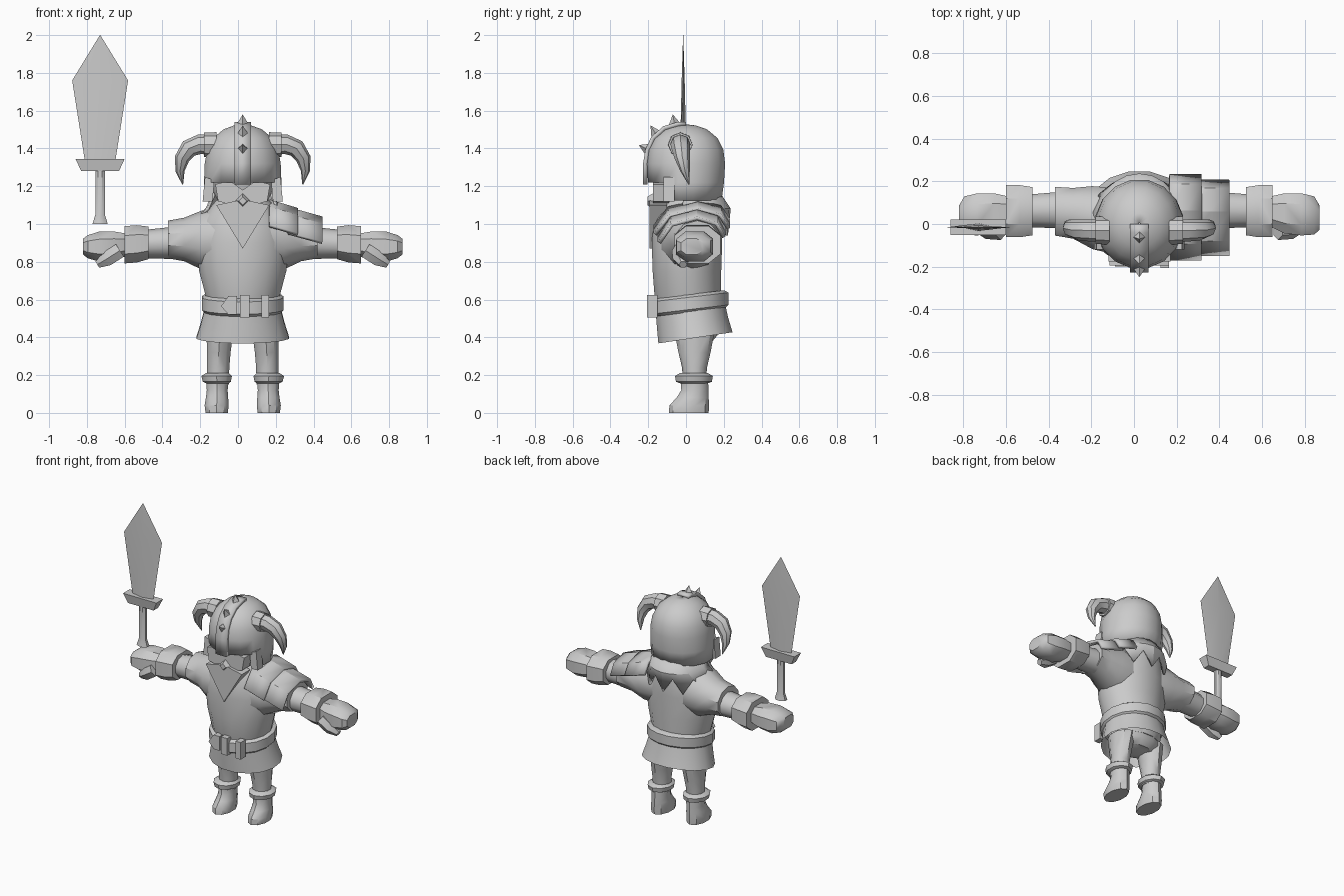
import bpy, bmesh, math
from mathutils import Vector

MID = 0.025  # body centre line in x; body parts are built around it
grey = bpy.data.materials.new("plain_grey")
grey.diffuse_color = (0.6, 0.6, 0.6, 1)


def finish(name, bm, mirror=False, thick=0, x=MID, angle=38):
    bmesh.ops.recalc_face_normals(bm, faces=bm.faces)
    me = bpy.data.meshes.new(name)
    bm.to_mesh(me)
    bm.free()
    me.materials.append(grey)
    ob = bpy.data.objects.new(name, me)
    bpy.context.collection.objects.link(ob)
    ob.location.x = x
    if thick:
        m = ob.modifiers.new("thickness", 'SOLIDIFY')
        m.thickness, m.offset = thick, 0
    if mirror:
        ob.modifiers.new("mirror", 'MIRROR')
    bpy.ops.object.select_all(action='DESELECT')
    ob.select_set(True)
    bpy.context.view_layer.objects.active = ob
    bpy.ops.object.shade_smooth_by_angle(angle=math.radians(angle))
    return ob


def skin(rings, caps=True):
    bm = bmesh.new()
    rs = [[bm.verts.new(p) for p in r] for r in rings]
    n = len(rs[0])
    for a, b in zip(rs, rs[1:]):
        for i in range(n):
            j = (i + 1) % n
            bm.faces.new((a[i], a[j], b[j], b[i]))
    if caps:
        bm.faces.new(rs[0])
        bm.faces.new(rs[-1])
    return bm


def loft(name, axis, rings, n=12, tilt=0, power=1, caps=True, **kw):
    """rings: (position, centre u, centre v, radius u, radius v)"""
    def pt(r, i):
        a = 2 * math.pi * (i + 0.5) / n
        c, s = math.cos(a), math.sin(a)
        u = r[1] + r[3] * math.copysign(abs(c) ** power, c)
        v = r[2] + r[4] * math.copysign(abs(s) ** power, s)
        return (u, v, r[0] + tilt * v) if axis == 'z' else (r[0], u, v)
    return finish(name, skin([[pt(r, i) for i in range(n)] for r in rings], caps), **kw)


def tube(name, path, n=8, **kw):
    """path: (x, y, z, radius), bending in the xz plane"""
    ps = [Vector(p[:3]) for p in path]
    rings = []
    for k, p in enumerate(ps):
        d = (ps[min(k + 1, len(ps) - 1)] - ps[max(k - 1, 0)]).normalized()
        u = Vector((0, 1, 0))
        w = d.cross(u)
        rings.append([p + path[k][3] * (u * math.cos(2 * math.pi * i / n) + w * math.sin(2 * math.pi * i / n))
                      for i in range(n)])
    return finish(name, skin(rings), **kw)


def slab(name, outline, y0, y1, **kw):
    return finish(name, skin([[(x, y, z) for x, z in outline] for y in (y0, y1)]), **kw)


def sheet(name, rows, thick, **kw):
    bm = bmesh.new()
    vs = [[bm.verts.new(p) for p in r] for r in rows]
    for a, b in zip(vs, vs[1:]):
        for i in range(len(a) - 1):
            bm.faces.new((a[i], a[i + 1], b[i + 1], b[i]))
    return finish(name, bm, thick=thick, **kw)


# Torso and neck
loft("torso", 'z', [(0.44, 0, 0.03, 0.17, 0.15), (0.62, 0, 0.01, 0.2, 0.18), (0.75, 0, 0.005, 0.235, 0.185),
                    (0.9, 0, 0.005, 0.25, 0.19), (1.02, 0, 0.01, 0.225, 0.185), (1.1, 0, 0.02, 0.165, 0.16),
                    (1.14, 0, 0.02, 0.13, 0.13)], n=16)
slab("chest_collar", [(-0.14, 1.1), (0, 0.87), (0.14, 1.1), (0, 1.13)], -0.194, -0.1)

# Arms: shoulder sleeve, forearm, cuff, hand and thumb
loft("sleeve", 'x', [(0.1, 0.01, 0.92, 0.165, 0.18), (0.22, 0.03, 0.915, 0.155, 0.155),
                     (0.31, 0.05, 0.918, 0.125, 0.115), (0.395, 0.06, 0.918, 0.12, 0.1)], n=10, mirror=True)
loft("forearm", 'x', [(0.37, 0.065, 0.9, 0.09, 0.085), (0.6, 0.06, 0.89, 0.075, 0.07)], n=10, mirror=True)
loft("cuff", 'x', [(0.5, 0.06, 0.9, 0.12, 0.092), (0.56, 0.06, 0.895, 0.13, 0.105), (0.625, 0.06, 0.89, 0.13, 0.105)],
     n=8, power=0.8, mirror=True)
loft("hand", 'x', [(0.6, 0.06, 0.89, 0.07, 0.06), (0.68, 0.05, 0.885, 0.1, 0.08), (0.76, 0.045, 0.88, 0.105, 0.085),
                   (0.82, 0.04, 0.88, 0.095, 0.065), (0.845, 0.03, 0.88, 0.06, 0.045)], n=8, power=0.8, mirror=True)
tube("thumb", [(0.65, -0.03, 0.86, 0.045), (0.72, -0.025, 0.815, 0.045), (0.77, -0.015, 0.785, 0.022)],
     n=6, mirror=True)

# Skirt, belt and its straps
loft("skirt", 'z', [(0.39, 0, 0.05, 0.25, 0.2), (0.47, 0, 0.035, 0.225, 0.192), (0.57, 0, 0.02, 0.2, 0.185)],
     n=16, tilt=0.15, caps=False)
loft("belt", 'z', [(0.53, 0, 0.02, 0.205, 0.19), (0.545, 0, 0.02, 0.22, 0.208), (0.61, 0, 0.02, 0.22, 0.208),
                   (0.625, 0, 0.02, 0.2, 0.185)], n=16, tilt=0.12)
slab("belt_tip", [(-0.115, 0.565), (-0.075, 0.52), (-0.03, 0.52), (-0.03, 0.62), (-0.075, 0.62)], -0.2, -0.15)
for x0, x1 in ((-0.015, 0.035), (0.1, 0.14)):
    slab("belt_strap", [(x0, 0.505), (x1, 0.505), (x1, 0.625), (x0, 0.625)], -0.206, -0.15)

# Legs and boots
loft("hips", 'z', [(0.37, 0, 0.05, 0.12, 0.085), (0.41, 0, 0.05, 0.185, 0.12), (0.52, 0, 0.04, 0.19, 0.15)], n=12)
loft("leg", 'z', [(0.15, 0.13, 0.045, 0.06, 0.06), (0.24, 0.13, 0.045, 0.062, 0.066),
                  (0.32, 0.127, 0.045, 0.066, 0.085), (0.44, 0.12, 0.045, 0.075, 0.108)], n=10, mirror=True)
loft("boot", 'z', [(0, 0.138, 0.015, 0.062, 0.105), (0.04, 0.138, 0.017, 0.067, 0.105),
                   (0.08, 0.136, 0.035, 0.062, 0.085), (0.12, 0.135, 0.047, 0.058, 0.072),
                   (0.17, 0.135, 0.045, 0.062, 0.072)], n=10, mirror=True)
loft("boot_cuff", 'z', [(0.155, 0.135, 0.042, 0.06, 0.07), (0.165, 0.137, 0.042, 0.078, 0.095),
                        (0.195, 0.138, 0.042, 0.085, 0.1), (0.21, 0.135, 0.042, 0.065, 0.075)],
     n=10, mirror=True)

# Head under the helmet
loft("head", 'z', [(1.09, 0, 0.01, 0.12, 0.13), (1.18, 0, 0, 0.165, 0.16), (1.36, 0, 0, 0.165, 0.165)], n=12)

# Helmet dome with an open face
dome = [(1.125, 0.2, 0.185), (1.22, 0.202, 0.198), (1.32, 0.198, 0.204), (1.39, 0.185, 0.195), (1.45, 0.155, 0.165),
        (1.495, 0.1, 0.11), (1.515, 0.045, 0.05), (1.52, 0.005, 0.005)]
bm = skin([[(rx * math.cos(math.pi * i / 8 + math.pi / 16), ry * math.sin(math.pi * i / 8 + math.pi / 16), z)
            for i in range(16)] for z, rx, ry in dome], caps=False)
face_gap = [f for f in bm.faces if f.calc_center_median().z < 1.2 and f.calc_center_median().y < -0.1]
bmesh.ops.delete(bm, geom=face_gap, context='FACES')
finish("helmet", bm, thick=0.014)

# Crest strip running over the helmet into the nose guard
crest = [(-0.216, 1.21), (-0.216, 1.32), (-0.205, 1.39), (-0.175, 1.455), (-0.115, 1.508), (-0.04, 1.53), (0.0, 1.53)]
sheet("crest", [[(-0.043, y, z), (0.043, y, z)] for y, z in crest], 0.022)

# Crest spikes: four-sided pyramids pointing outward
for y0, z0, y1, z1 in ((-0.2, 1.395, -0.25, 1.418), (-0.155, 1.47, -0.188, 1.522), (-0.06, 1.525, -0.07, 1.58)):
    base, tip = Vector((0, y0, z0)), Vector((0, y1, z1))
    side = Vector((1, 0, 0))
    up = side.cross((tip - base).normalized())
    bm = bmesh.new()
    vs = [bm.verts.new(base + 0.033 * d) for d in (side, up, -side, -up)]
    top = bm.verts.new(tip)
    bm.faces.new(vs)
    for i in range(4):
        bm.faces.new((vs[i], vs[(i + 1) % 4], top))
    finish("crest_spike", bm)

# Horns with base rings
tube("horn", [(0.15, -0.03, 1.42, 0.056), (0.23, -0.03, 1.422, 0.052), (0.285, -0.028, 1.4, 0.049),
              (0.322, -0.02, 1.345, 0.04), (0.332, -0.005, 1.28, 0.025), (0.318, 0.015, 1.21, 0.003)], mirror=True)
tube("horn_ring", [(0.14, -0.03, 1.42, 0.066), (0.205, -0.03, 1.42, 0.064)], mirror=True)

# Face guard and chin stud
slab("face_guard", [(0, 1.18), (0.07, 1.23), (0.145, 1.21), (0.13, 1.12), (0.05, 1.1), (0, 1.08)],
     -0.175, -0.09, mirror=True)
slab("cheek_flap", [(0.15, 1.23), (0.2, 1.25), (0.212, 1.12), (0.16, 1.12)], -0.12, -0.06, mirror=True)
bm = bmesh.new()
bmesh.ops.create_cone(bm, segments=4, radius1=0.058, radius2=0.022, depth=0.06, cap_ends=True)
for v in bm.verts:
    v.co = (v.co.x, -0.175 - v.co.z, 1.122 + v.co.y)
finish("chin_stud", bm)

# Ragged fur collar around the back
rows = [[], [], []]
for i in range(13):
    a = math.radians(-15 + 210 * i / 12)
    c, s = math.cos(a), math.sin(a)
    rows[0].append((0.15 * c, 0.03 + 0.14 * s, 1.17))
    rows[1].append((0.19 * c, 0.03 + 0.2 * s, 1.08))
    drop = (0.94 if i in (4, 6, 8) else 0.99) if i % 2 == 0 else 1.04
    rows[2].append((0.225 * c, 0.03 + 0.185 * s, drop if 1 < i < 11 else 1.05))
sheet("fur_collar", rows, 0.014, angle=25)

# Two overlapping shoulder plates on one side
def shoulder_plate(x0, x1, z0, z1, w):
    arch = ((-0.17, -0.13), (-0.1, -0.035), (0.04, 0), (0.15, -0.03), (0.19, -0.1))
    sheet("shoulder_plate", [[(x0 + (x1 - x0) * t, 0.02 + y * w, z0 + (z1 - z0) * t + d) for y, d in arch]
                             for t in (0, 0.5, 1)], 0.02, angle=20)

shoulder_plate(0.14, 0.29, 1.12, 1.075, 1.08)
shoulder_plate(0.24, 0.42, 1.08, 1.03, 0.95)

# Sword: blade, guard and grip
def sword_part(name, sections):
    rings = [[(w, 0, z), (0, d, z), (-w, 0, z), (0, -d, z)] for z, w, d in sections]
    finish(name, skin(rings), x=-0.73, angle=20).location.y = -0.015

sword_part("sword_blade", [(1.33, 0.08, 0.018), (1.76, 0.148, 0.008), (2.0, 0.001, 0.0005)])
rings = [[(w, -d, z), (w, d, z), (-w, d, z), (-w, -d, z)]
         for z, w, d in ((1.28, 0.1, 0.025), (1.345, 0.13, 0.037))]
finish("sword_guard", skin(rings), x=-0.73).location.y = -0.015
loft("sword_grip", 'z', [(1.0, 0, -0.015, 0.044, 0.032), (1.05, 0, -0.015, 0.027, 0.022),
                         (1.29, 0, -0.015, 0.027, 0.022)], n=8, x=-0.73)
